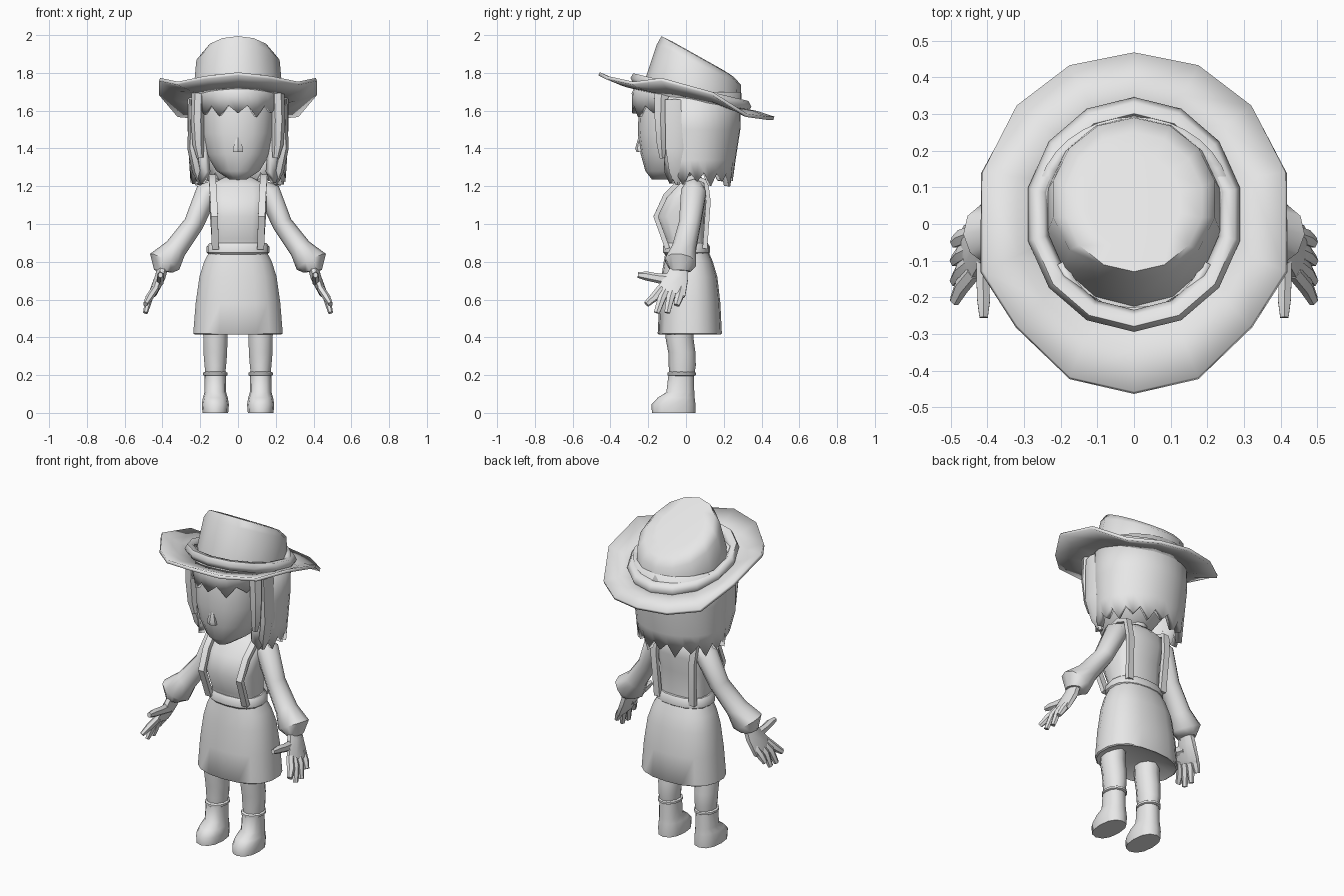
import bpy, math
from mathutils import Vector

clay = bpy.data.materials.new("plain_grey")
clay.diffuse_color = (0.8, 0.8, 0.8, 1)


def make(name, verts, faces, mirror=False, solid=0, offset=0, angle=40):
    me = bpy.data.meshes.new(name)
    me.from_pydata([tuple(v) for v in verts], [], faces)
    me.materials.append(clay)
    ob = bpy.data.objects.new(name, me)
    bpy.context.collection.objects.link(ob)
    me.shade_smooth()
    me.set_sharp_from_angle(angle=math.radians(angle))
    if solid:
        m = ob.modifiers.new("thickness", 'SOLIDIFY')
        m.thickness, m.offset = solid, offset
    if mirror:
        ob.modifiers.new("mirror", 'MIRROR')
    return ob


def skin(rows, n, closed=True):
    """Quads between consecutive rows of n points."""
    return [(r * n + i, r * n + (i + 1) % n, (r + 1) * n + (i + 1) % n, (r + 1) * n + i)
            for r in range(rows - 1) for i in range(n if closed else n - 1)]


def power(v, p):
    return math.copysign(abs(v) ** (2 / p), v)


def loft(name, rings, n=14, p=2, **kw):
    """Stacked level ovals: (x, y, z, rx, ry, slope along y)."""
    verts = []
    for x, y, z, rx, ry, *s in rings:
        for i in range(n):
            a = 2 * math.pi * i / n + math.pi / 2
            dx, dy = rx * power(math.cos(a), p), ry * power(math.sin(a), p)
            verts.append((x + dx, y + dy, z + (s[0] if s else 0) * dy))
    k = len(rings)
    caps = [tuple(reversed(range(n))), tuple(range((k - 1) * n, k * n))]
    return make(name, verts, skin(k, n) + caps, **kw)


def tube(name, pts, n=8, ref=(0, 1, 0), **kw):
    """Sweep of ovals along a path: (x, y, z, radius along ref, other radius)."""
    ref, verts, k = Vector(ref), [], len(pts)
    for j, (x, y, z, ra, rb) in enumerate(pts):
        t = Vector(pts[min(j + 1, k - 1)][:3]) - Vector(pts[max(j - 1, 0)][:3])
        t.normalize()
        u = (ref - t * ref.dot(t)).normalized()
        v = t.cross(u)
        for i in range(n):
            a = 2 * math.pi * (i + 0.5) / n
            verts.append(Vector((x, y, z)) + u * ra * math.cos(a) + v * rb * math.sin(a))
    caps = [tuple(reversed(range(n))), tuple(range((k - 1) * n, k * n))]
    return make(name, verts, skin(k, n) + caps, **kw)


def fringe(name, rows, start, end, cols, tooth, thick):
    """Open curved sheet of hair with a zigzag lower edge: rows (y, z, rx, ry)."""
    verts = []
    for r, (y, z, rx, ry) in enumerate(rows):
        for i in range(cols):
            a = math.radians(start + (end - start) * i / (cols - 1))
            drop = tooth * (0.8 + 0.2 * math.cos(i * 1.7)) if r == len(rows) - 1 and i % 2 else 0
            verts.append((rx * math.cos(a), y + ry * math.sin(a), z - drop))
    return make(name, verts, skin(len(rows), cols, False), solid=thick)


# Hat brim: fourteen-sided, turned up at the sides and front
half = [(0, .465, 1.56), (.175, .43, 1.56), (.32, .32, 1.575), (.415, .14, 1.69),
        (.415, -.13, 1.765), (.32, -.28, 1.745), (.175, -.42, 1.775), (0, -.46, 1.795)]
rim = half + [(-x, y, z) for x, y, z in half[-2:0:-1]]
verts = []
for t in (0, 0.5, 1):
    for x, y, z in rim:
        h = math.hypot(x, y)
        ix, iy = x / h * .235, .03 + y / h * .255
        iz = 1.665 - .2 * iy
        verts.append((ix + (x - ix) * t, iy + (y - iy) * t, iz + (z - iz) * t * (.55 + .45 * t)))
make("hat_brim", verts, skin(3, 14), solid=.018, angle=50)

# Hat crown, slanting down towards the back
loft("hat_crown", [(0, .035, 1.66, .245, .26, -.22), (0, .04, 1.71, .24, .255, -.24),
                   (0, .068, 1.845, .226, .222, -.48), (0, .06, 1.888, .19, .19, -.56),
                   (0, .06, 1.892, .13, .13, -.56)], angle=60)

# Hat band: a rounded ring around the crown base
verts = []
for i in range(14):
    a = 2 * math.pi * i / 14 + math.pi / 2
    for j in range(6):
        b = 2 * math.pi * j / 6
        w = .03 * math.cos(b)
        y = (.29 + w) * math.sin(a)
        verts.append(((.267 + w) * math.cos(a), .026 + y, 1.697 - .24 * y + .032 * math.sin(b)))
make("hat_band", verts, [(i * 6 + j, (i + 1) % 14 * 6 + j, (i + 1) % 14 * 6 + (j + 1) % 6,
                          i * 6 + (j + 1) % 6) for i in range(14) for j in range(6)], angle=65)

# Head and nose
loft("head", [(0, -.09, 1.235, .045, .09), (0, -.06, 1.28, .115, .155), (0, -.03, 1.37, .17, .21),
              (0, -.02, 1.48, .198, .235), (0, -.01, 1.62, .205, .24), (0, 0, 1.72, .2, .23)],
     n=18, p=2.3, angle=60)
loft("nose", [(0, -.24, 1.38, .03, .022), (0, -.245, 1.4, .03, .024),
              (0, -.24, 1.46, .01, .012)], n=6)

# Hair: back shell, bangs and side locks
fringe("back_hair", [(.05, 1.7, .25, .225), (.05, 1.5, .25, .22), (.045, 1.34, .243, .2),
                     (.04, 1.275, .235, .19)], -48, 228, 27, .075, .035)
fringe("bangs", [(0, 1.75, .22, .25), (0, 1.69, .225, .275), (0, 1.63, .215, .272)],
       -155, -25, 11, .065, .025)
tube("front_lock", [(.21, -.13, 1.7, .045, .035), (.215, -.135, 1.55, .035, .035),
                    (.21, -.13, 1.42, .028, .03), (.2, -.125, 1.35, .016, .018)], n=6, mirror=True)
tube("side_lock", [(.235, -.06, 1.66, .06, .025), (.24, -.06, 1.4, .055, .028),
                   (.215, -.05, 1.28, .045, .028), (.195, -.045, 1.21, .012, .012)], n=6, mirror=True)

# Neck and blouse
loft("neck", [(0, .03, 1.18, .06, .055), (0, .02, 1.34, .055, .055)], n=10)
loft("torso", [(0, 0, .86, .14, .1), (0, -.005, .92, .14, .103), (0, -.028, 1.04, .148, .13),
               (0, .002, 1.14, .155, .115), (0, .03, 1.21, .145, .082), (0, .035, 1.245, .08, .05)],
     n=16, p=3, angle=60)

# Puffed sleeves
tube("sleeve", [(.1, .04, 1.2, .05, .045), (.165, .04, 1.165, .07, .062), (.235, .02, 1.0, .06, .053),
                (.33, -.01, .87, .066, .06), (.388, -.028, .80, .086, .088),
                (.395, -.03, .75, .055, .05)], n=10, mirror=True, angle=50)

# Hands: palm, four fingers and thumb
tube("palm", [(.392, -.03, .79, .045, .03), (.412, -.045, .72, .062, .03),
              (.445, -.075, .645, .082, .024), (.452, -.08, .63, .078, .02)], n=8, mirror=True)
for i, (ky, ty, tz) in enumerate([(-.13, -.21, .575), (-.1, -.155, .53),
                                  (-.065, -.1, .53), (-.025, -.05, .57)]):
    tube(f"finger_{i + 1}", [(.437, ky, .66, .024, .02), (.47, (ky + ty) / 2, .61, .024, .02),
                             (.49, ty, tz, .017, .013)], n=6, mirror=True)
tube("thumb", [(.412, -.06, .70, .02, .035), (.412, -.16, .715, .02, .025),
               (.41, -.21, .725, .02, .024), (.41, -.255, .73, .013, .015)],
     n=6, ref=(1, 0, 0), mirror=True)

# Suspenders over the shoulders
path = [(.12, -.098, .87), (.125, -.16, 1.04), (.13, -.108, 1.15), (.135, -.035, 1.225),
        (.135, .04, 1.25), (.133, .105, 1.225), (.125, .118, 1.12), (.115, .1, .87)]
tube("suspender", [(x, y, z, .026, .018) for x, y, z in path], n=4, ref=(1, 0, 0), mirror=True)

# Waistband and skirt
loft("waistband", [(0, .002, .835, .15, .11), (0, .002, .85, .166, .124), (0, .002, .88, .166, .124),
                   (0, .002, .9, .15, .112), (0, .002, .9, .12, .09)], n=16, p=2.4)
loft("skirt", [(0, .02, .46, .12, .09), (0, .02, .415, .232, .165), (0, .02, .42, .24, .17),
               (0, .02, .58, .227, .162), (0, .018, .72, .207, .148), (0, .012, .8, .182, .13),
               (0, .005, .86, .15, .112)], n=18, p=2.4, angle=50)

# Legs and boots
loft("leg", [(.12, -.022, .19, .053, .064), (.12, -.02, .25, .06, .072), (.12, -.022, .32, .066, .072),
             (.12, -.035, .4, .067, .074), (.12, -.035, .5, .07, .075)], n=10, mirror=True, angle=60)
loft("boot", [(.12, -.066, 0, .068, .115), (.12, -.066, .045, .072, .116), (.12, -.052, .08, .066, .098),
              (.12, -.03, .11, .057, .074), (.12, -.026, .2, .056, .067)], n=12, p=2.3,
     mirror=True, angle=50)
loft("boot_cuff", [(.12, -.023, .195, .055, .066), (.12, -.023, .2, .065, .076),
                   (.12, -.023, .212, .065, .076), (.12, -.023, .218, .055, .066)], n=12, mirror=True)
